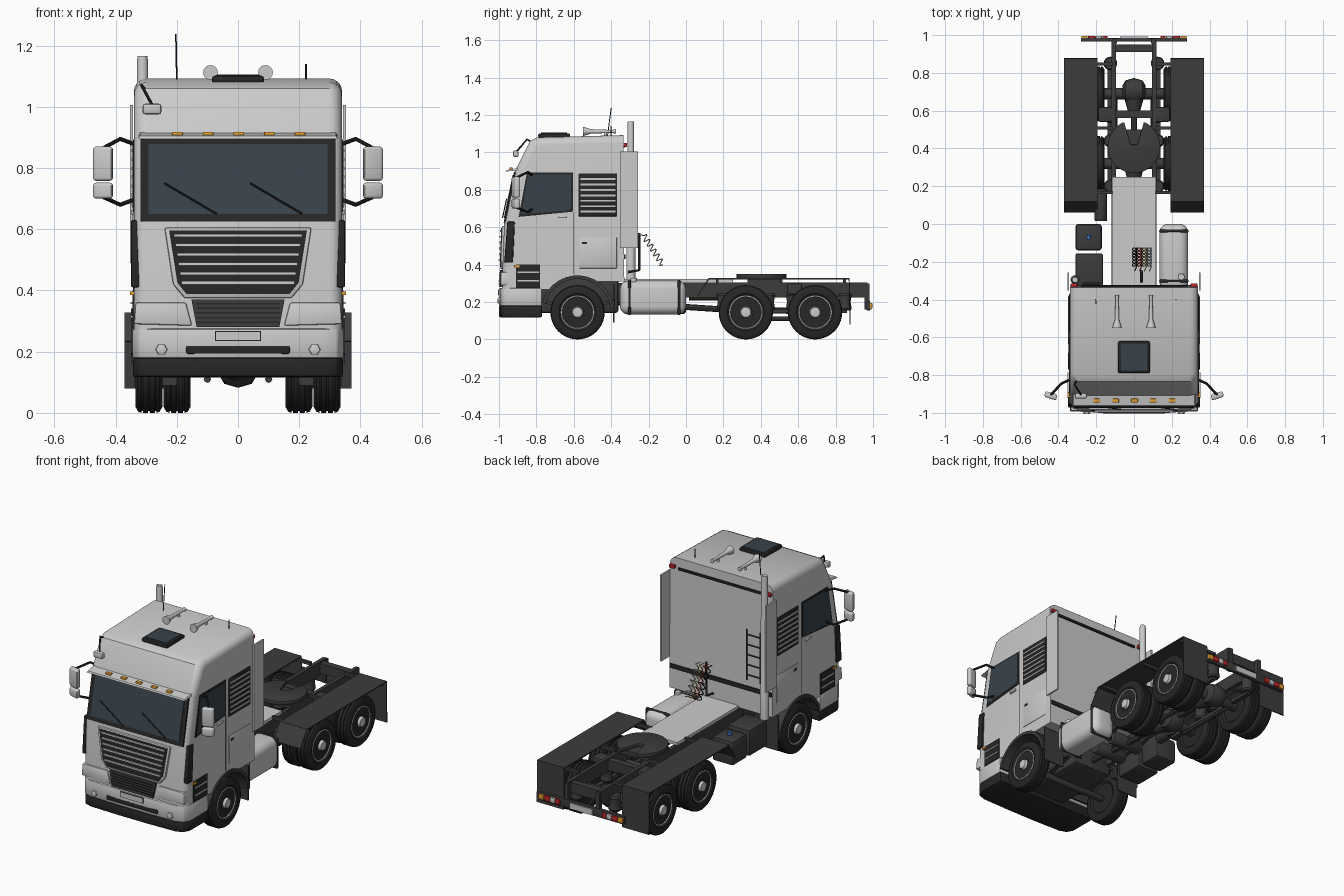
import bpy, bmesh
from math import sin, cos, pi, radians

if "Cube" in bpy.data.objects:
    bpy.data.objects.remove(bpy.data.objects["Cube"])

def mat(name, r, g, b):
    m = bpy.data.materials.new(name)
    m.diffuse_color = (r, g, b, 1)
    m.use_nodes = True
    m.node_tree.nodes["Principled BSDF"].inputs["Base Color"].default_value = m.diffuse_color
    return m
BLACK, DARK = mat("black", .02, .02, .02), mat("dark", .045, .045, .047)
GLASS, AMBER = mat("glass", .04, .055, .07), mat("amber", .8, .35, .03)
RED, BLUE, WHITE = mat("red", .5, .02, .02), mat("blue", .03, .15, .5), mat("white", .85, .85, .85)
YELLOW = mat("yellow", .7, .6, .2)

def make(name, verts, faces, m=None, bevel=0, seg=2):
    me = bpy.data.meshes.new(name)
    me.from_pydata(verts, [], faces)
    bm = bmesh.new(); bm.from_mesh(me)
    bmesh.ops.recalc_face_normals(bm, faces=bm.faces)
    bm.to_mesh(me); bm.free()
    o = bpy.data.objects.new(name, me)
    bpy.context.collection.objects.link(o)
    if m: me.materials.append(m)
    if bevel:
        b = o.modifiers.new("bevel", 'BEVEL'); b.width = bevel; b.segments = seg
    return o

def loft(name, A, B, m=None, bevel=0, seg=2):
    n = len(A)
    faces = [tuple(range(n)), tuple(range(n, 2*n))]
    faces += [(i, (i+1) % n, n+(i+1) % n, n+i) for i in range(n)]
    return make(name, A+B, faces, m, bevel, seg)

def prism(name, pts, axis, a, b, m=None, bevel=0, seg=2):
    put = {'x': lambda p, t: (t, p[0], p[1]), 'y': lambda p, t: (p[0], t, p[1]), 'z': lambda p, t: (p[0], p[1], t)}[axis]
    return loft(name, [put(p, a) for p in pts], [put(p, b) for p in pts], m, bevel, seg)

def box(name, x0, x1, y0, y1, z0, z1, m=None, bevel=0, seg=2):
    return prism(name, [(x0, y0), (x1, y0), (x1, y1), (x0, y1)], 'z', z0, z1, m, bevel, seg)

def lathe(name, prof, axis, loc, m=None, n=32, flip=1):
    # prof: (distance along axis, radius)
    v = []
    for t, r in prof:
        for i in range(n):
            c, s, t2 = r*cos(2*pi*i/n), r*sin(2*pi*i/n), t*flip
            p = {'x': (t2, c, s), 'y': (c, t2, s), 'z': (c, s, t2)}[axis]
            v.append(tuple(p[k]+loc[k] for k in range(3)))
    k = len(prof)
    f = [(j*n+i, j*n+(i+1) % n, (j+1)*n+(i+1) % n, (j+1)*n+i) for j in range(k-1) for i in range(n)]
    f += [tuple(range(n)), tuple(range((k-1)*n, k*n))]
    return make(name, v, f, m)

def cyl(name, axis, loc, r, h, m=None, n=24):
    return lathe(name, [(-h/2, r*.94), (-h/2+.004, r), (h/2-.004, r), (h/2, r*.94)], axis, loc, m, n)

def tube(name, pts, r, m=None):
    c = bpy.data.curves.new(name, 'CURVE')
    c.dimensions = '3D'; c.bevel_depth = r; c.bevel_resolution = 2; c.use_fill_caps = True
    s = c.splines.new('POLY'); s.points.add(len(pts)-1)
    for q, p in zip(s.points, pts): q.co = (*p, 1)
    o = bpy.data.objects.new(name, c)
    bpy.context.collection.objects.link(o)
    if m: c.materials.append(m)

def fy(z):  # front surface of the cab
    k = [(.1, -.995), (.27, -.985), (.62, -.972), (.90, -.915), (1.06, -.835)]
    for (a, p), (b, q) in zip(k, k[1:]):
        if z <= b: return p+(q-p)*(z-a)/(b-a)

def front(name, pts, off, m=None, depth=.03, bevel=0):
    return loft(name, [(x, fy(z)-off, z) for x, z in pts], [(x, fy(z)-off+depth, z) for x, z in pts], m, bevel)

def rect(a, b, c, d): return [(a, c), (b, c), (b, d), (a, d)]
def sym(pts): return pts+[(-x, z) for x, z in reversed(pts)]
def arc(r, a0, a1, n=14, c=(-.58, .145)):
    return [(c[0]+r*cos(radians(a0+(a1-a0)*i/n)), c[1]+r*sin(radians(a0+(a1-a0)*i/n))) for i in range(n+1)]

# cab shell with rounded roof and front pillars
prof = [(-.985, .27), (-.972, .62), (-.915, .90), (-.835, 1.06), (-.795, 1.08), (-.335, 1.092), (-.33, .31)] + arc(.19, 60, 140)
cab = prism("cab_shell", prof, 'x', -.34, .34)
bm = bmesh.new(); bm.from_mesh(cab.data); bm.verts.ensure_lookup_table()
n = len(prof)
es = [bm.edges.get((bm.verts[i+k], bm.verts[i+1+k])) for i in range(5) for k in (0, n)]
bmesh.ops.bevel(bm, geom=es, offset=.042, segments=5, profile=.5, affect='EDGES', clamp_overlap=False)
bm.to_mesh(cab.data); bm.free()

# windscreen, wipers, visor
front("windscreen_frame", rect(-.318, .318, .625, .895), .004, BLACK)
front("windscreen", rect(-.292, .292, .65, .878), .008, GLASS)
for x in (-.24, .04):
    tube("wiper", [(x+.17, fy(.65)-.015, .65), (x, fy(.75)-.014, .75)], .003, BLACK)
loft("sun_visor", [(-.325, -.965, .897), (.325, -.965, .897), (.325, -.88, .908), (-.325, -.88, .908)],
     [(-.32, -.96, .905), (.32, -.96, .905), (.32, -.88, .92), (-.32, -.88, .92)])
for i in range(5):
    box("marker_light", -.215+.1*i, -.18+.1*i, -.945, -.925, .90, .918, AMBER, .003)

# grille, slats and lower mesh
front("grille_surround", sym([(.24, .605), (.212, .42), (.175, .375)]), .012, None, .04, .006)
front("grille", sym([(.225, .595), (.198, .425), (.168, .388)]), .015, BLACK)
for i in range(6):
    z = .42+.031*i; w = .185+(z-.42)*.16
    front("grille_slat", rect(-w, w, z, z+.01), .022, None, .02)
front("lower_grille", sym([(.152, .37), (.135, .28)]), .014, DARK)
for i in range(5):
    front("lower_grille_bar", rect(-.135, .135, .294+.015*i, .299+.015*i), .018, BLACK)
for s in (-1, 1):
    front("headlight", [(s*.17, .36), (s*.335, .36), (s*.34, .29), (s*.15, .285)], .008, None, .05, .006)
    lathe("fog_light", [(0, .02), (.012, .018), (.014, .012)], 'y', (s*.25, -.993, .207), WHITE, 6, -1)

# bumper
plan = [(.345, -.77), (.345, -.94), (.325, -.98), (.28, -.995), (.1, -1)]
prism("bumper", sym(plan), 'z', .178, .275, None, .008)
prism("bumper_skirt", sym([(x*.995, y) for x, y in plan]), 'z', .118, .18, BLACK, .008)
box("bumper_slot", -.17, .17, -1.002, -.97, .192, .22, BLACK, .006)
box("front_plate", -.075, .075, -1.0035, -.98, .235, .268, BLACK)
box("front_plate_face", -.072, .072, -1.0045, -.98, .238, .265, WHITE)

for s in (-1, 1):
    def side(name, pts, x0, x1, m=None, bevel=0): return prism(name, pts, 'x', s*x0, s*x1, m, bevel)
    # cab side details
    side("side_window_seal", [(-.895, .655), (-.61, .682), (-.603, .69), (-.603, .893), (-.85, .893)], .33, .343, BLACK)
    side("side_window", [(-.88, .67), (-.63, .69), (-.615, .70), (-.615, .882), (-.845, .882)], .33, .345, GLASS)
    side("side_vent", rect(-.575, -.368, .657, .888), .33, .343, BLACK, .005)
    for i in range(7):
        side("side_vent_slat", rect(-.565, -.378, .678+.029*i, .688+.029*i), .34, .348)
    side("door_handle", rect(-.685, -.635, .648, .663), .335, .35, None, .004)
    side("door_seam", rect(-.602, -.599, .35, .68), .33, .3408, BLACK)
    side("locker_door", rect(-.57, -.37, .38, .545), .33, .3425, None, .002)
    side("locker_latch", rect(-.555, -.53, .51, .522), .33, .345, BLACK)
    side("corner_deflector", [(-.972, .41), (-.925, .41), (-.915, .63), (-.955, .63)], .31, .35, BLACK, .006)
    side("entry_steps", rect(-.91, -.78, .275, .40), .33, .345, BLACK)
    for z in (.31, .355):
        side("step_tread", rect(-.90, -.785, z, z+.008), .335, .351)
    side("turn_signal", rect(-.92, -.89, .385, .397), .335, .352, AMBER)
    side("front_wheel_arch", arc(.197, 5, 165) + arc(.178, 165, 5), .17, .349, DARK)
    box("front_mud_flap", *sorted((s*.2, s*.34)), -.39, -.383, .09, .30, DARK)
    side("rear_fairing", rect(-.353, -.257, .49, 1.005), .343, .352)
    box("rear_marker", *sorted((s*.30, s*.335)), -.335, -.315, 1.03, 1.05, RED, .003)
    # mirrors
    for nm, z0, z1 in (("main_mirror", .758, .87), ("wide_mirror", .70, .752)):
        prism(nm, [(s*.41, -.935), (s*.475, -.915), (s*.47, -.885), (s*.408, -.90)], 'z', z0, z1, None, .01, 3)
    for za, zb, zc in ((.875, .895, .865), (.70, .68, .705)):
        tube("mirror_arm", [(s*.33, -.82, za), (s*.385, -.845, zb), (s*.44, -.905, zc)], .007, BLACK)
    # roof horns
    lathe("roof_horn", [(0, .024), (.012, .022), (.04, .012), (.15, .008), (.175, .012)], 'y', (s*.09, -.55, 1.112), None, 16)
    cyl("horn_mount", 'z', (s*.09, -.43, 1.098), .008, .03)

# roof hatch, antennas, kerb mirror
box("roof_hatch", -.085, .085, -.79, -.62, 1.075, 1.102, BLACK, .01)
box("hatch_glass", -.07, .07, -.775, -.635, 1.09, 1.105, GLASS)
tube("long_antenna", [(-.20, -.42, 1.085), (-.203, -.40, 1.237)], .0025, BLACK)
tube("short_antenna", [(.222, -.40, 1.085), (.222, -.40, 1.14)], .003, BLACK)
box("kerb_mirror", -.312, -.25, -.925, -.895, .975, 1.01, None, .009)
tube("kerb_mirror_arm", [(-.30, -.82, 1.05), (-.315, -.85, 1.07), (-.28, -.905, 1.005)], .005, BLACK)

# cab back: trims, ladder, exhaust
box("upper_back_trim", -.28, .28, -.335, -.325, 1.025, 1.038, BLACK)
box("lower_back_trim", -.335, .335, -.335, -.324, .43, .455, BLACK)
for x in (-.27, -.18):
    tube("ladder_rail", [(x, -.315, .5), (x, -.315, .80)], .005, DARK)
for i in range(5):
    tube("ladder_rung", [(-.27, -.315, .53+.06*i), (-.18, -.315, .53+.06*i)], .004, DARK)
lathe("exhaust_stack", [(.31, .024), (.50, .024), (.51, .021), (.90, .021), (.92, .018), (1.15, .018), (1.165, .016), (1.16, .013), (1.1, .013)], 'z', (-.312, -.295, 0), None, 20)

# coiled hoses on a post
tube("hose_post", [(.04, -.31, .36), (.04, -.25, .37), (.04, -.25, .57)], .007, DARK)
for k, m in enumerate((BLACK, RED, YELLOW, None)):
    pts = []
    for i in range(61):
        t = i/60; a = t*2*pi*6
        pts.append((.003+.026*k+.011*cos(a), -.225+.10*t+.011*sin(a), .555-.155*t+.011*sin(a)))
    tube("coiled_hose", [(.003+.026*k, -.25, .56)]+pts, .003, m)

# chassis
for s in (-1, 1):
    x0, x1 = sorted((s*.095, s*.118))
    prism("frame_rail", [(-.93, .20), (-.1, .20), (0, .225), (.97, .225), (.97, .305), (-.3, .305), (-.93, .27)], 'x', x0, x1, DARK)
    for y in (.20, .44, .57, .85):
        lathe("air_spring", [(-.045, .03), (-.035, .036), (0, .03), (.035, .036), (.045, .03)], 'z', (s*.125, y, .20), DARK, 16)
    prism("front_leaf_spring", [(-.78, .215), (-.58, .165), (-.38, .215), (-.38, .2), (-.58, .145), (-.78, .2)], 'x', s*.12, s*.16, DARK)
    box("suspension_bracket", *sorted((s*.11, s*.19)), .54, .62, .24, .30, DARK, .01)
    tube("torque_rod", [(s*.10, .32, .11), (s*.10, .69, .11)], .012, DARK)
    box("suspension_arm", *sorted((s*.115, s*.14)), .19, .86, .14, .16, DARK)
    # fenders and flaps
    top = [(.06, .235), (.12, .328), (.875, .328), (.88, .08)]
    inner = [(.874, .08), (.870, .321), (.124, .321), (.066, .232)]
    prism("rear_fender", top+inner, 'x', s*.192, s*.37, DARK)
    for y in (.16, .50, .84):
        box("fender_bracket", *sorted((s*.11, s*.36)), y, y+.015, .305, .324, DARK)
    # tail lamps
    for a, b, m in ((.245, .278, AMBER), (.205, .243, RED), (.17, .203, WHITE), (.14, .168, RED)):
        box("tail_light", *sorted((s*a, s*b)), .98, .996, .165, .195, m, .003)
    box("rear_bar_hanger", *sorted((s*.09, s*.115)), .955, .982, .16, .30, DARK)
box("rear_bar", -.28, .28, .965, .985, .155, .205, DARK, .004)
box("rear_plate", -.075, .075, .982, .992, .16, .195, WHITE)
for y in (.10, .58, .93):
    box("cross_member", -.1, .1, y-.02, y+.02, .235, .295, DARK)
box("engine_block", -.13, .13, -.88, -.36, .14, .33, DARK, .02)
box("rear_deck", -.117, .117, -.33, .25, .305, .322)

# fifth wheel
disc = [(.14*sin(a), .41+.14*cos(a)) for a in [radians(22+316*i/32) for i in range(33)]]
prism("fifth_wheel", disc+[(-.018, .42), (.018, .42)], 'z', .328, .35, DARK, .003)
prism("fifth_wheel_base", rect(-.12, .12, .33, .50), 'z', .30, .328, DARK)

# tanks and boxes
box("fuel_tank", .135, .287, -.353, 0, .133, .315, None, .045, 5)
for y in (-.31, -.045):
    box("tank_strap", .133, .29, y, y+.016, .13, .318, BLACK, .046, 5)
cyl("tank_cap", 'z', (.25, -.28, .317), .018, .02)
box("battery_box", -.31, -.165, -.33, -.155, .135, .29, DARK, .01)
box("fluid_tank", -.31, -.17, -.14, 0, .135, .28, DARK, .015)
cyl("fluid_cap", 'z', (-.24, -.07, .287), .012, .02, BLUE)
cyl("left_air_tank", 'y', (-.175, .10, .24), .033, .17, DARK)
for y in (-.22, -.08):
    cyl("cross_air_tank", 'x', (0, y, .19), .04, .20, DARK)

# axles and driveline
cyl("front_axle", 'x', (0, -.58, .135), .02, .5, DARK, 12)
for y in (.32, .69):
    cyl("rear_axle", 'x', (0, y, .145), .03, .5, DARK, 16)
    lathe("differential", [(-.06, .03), (-.045, .055), (0, .068), (.045, .055), (.06, .03)], 'x', (0, y+.015, .15), DARK, 20)
    lathe("differential_nose", [(-.12, .025), (-.03, .05)], 'y', (0, y, .15), DARK, 16)
tube("drive_shaft", [(0, -.4, .2), (0, .2, .16), (0, .69, .15)], .016, DARK)

# wheels
def tyre(x, y, s, w=.088):
    h = w/2
    p = [(-h*.8, .088), (-h, .10), (-h, .125), (-h*.8, .141)]
    for g in (-.5, 0, .5):
        p += [(h*(g-.07), .145), (h*(g-.05), .139), (h*(g+.05), .139), (h*(g+.07), .145)]
    p += [(h*.8, .141), (h, .125), (h, .10), (h*.8, .088)]
    lathe("tyre", p, 'x', (s*x, y, .145), BLACK, 40, s)
def rim(x, y, s):
    lathe("wheel_rim", [(-.06, .088), (.004, .09), (.006, .084), (-.016, .076), (-.014, .052), (-.004, .044), (-.004, .034), (.002, .03), (.016, .026), (.018, .012)], 'x', (s*x, y, .145), None, 40, s)
    for i in range(10):
        a = 2*pi*i/10
        cyl("rim_hole", 'x', (s*(x-.016), y+.064*cos(a), .145+.064*sin(a)), .009, .008, BLACK, 10)
        cyl("lug_nut", 'x', (s*(x-.002), y+.039*cos(a+.3), .145+.039*sin(a+.3)), .004, .012, DARK, 6)
for s in (-1, 1):
    for y in (-.58, .32, .69):
        tyre(.291, y, s); rim(.325, y, s)
        if y > 0: tyre(.199, y, s)

# finish: curves to meshes, smooth shading with sharp edges
bpy.ops.object.select_all(action='SELECT')
bpy.context.view_layer.objects.active = cab
bpy.ops.object.convert(target='MESH')
bpy.ops.object.shade_smooth_by_angle(angle=radians(35))
